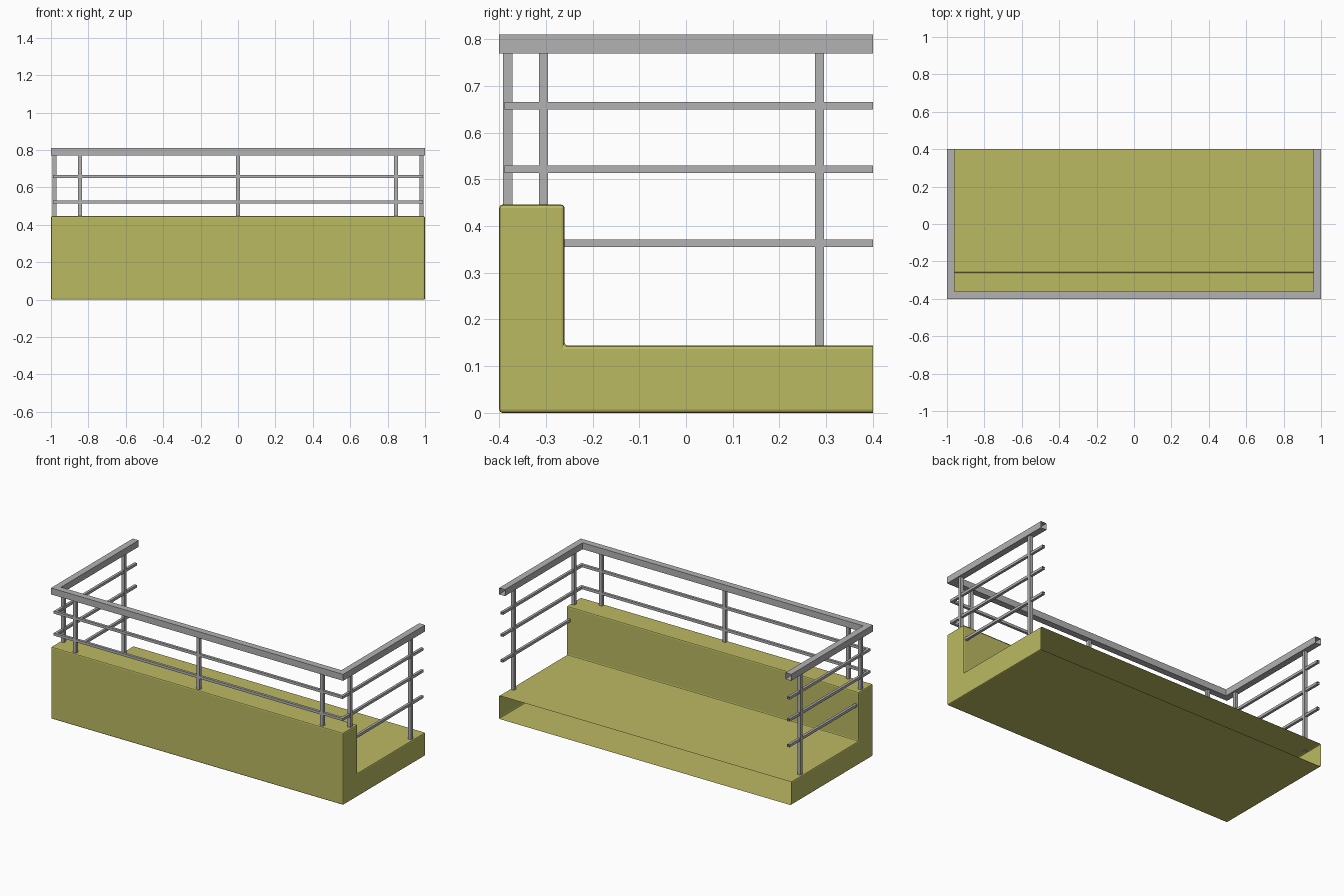
import bpy
import bmesh
from mathutils import Vector

if "Cube" in bpy.data.objects:
    bpy.data.objects.remove(bpy.data.objects["Cube"], do_unlink=True)


def make_material(name, rgb):
    mat = bpy.data.materials.new(name)
    mat.use_nodes = True
    mat.diffuse_color = (*rgb, 1)
    mat.node_tree.nodes["Principled BSDF"].inputs["Base Color"].default_value = (*rgb, 1)
    return mat


OLIVE = make_material("olive yellow", (0.50, 0.49, 0.12))
GREY = make_material("rail grey", (0.45, 0.45, 0.45))


def finish(bm, name, mat):
    mesh = bpy.data.meshes.new(name)
    bmesh.ops.recalc_face_normals(bm, faces=bm.faces)
    bm.to_mesh(mesh)
    bm.free()
    mesh.materials.append(mat)
    obj = bpy.data.objects.new(name, mesh)
    bpy.context.collection.objects.link(obj)
    return obj


def tube(name, path, half):
    """Open square tube swept along a horizontal path with mitred corners."""
    bm = bmesh.new()
    path = [Vector(p) for p in path]
    up = Vector((0, 0, half))
    rings = []
    for i, p in enumerate(path):
        before = (p - path[i - 1]).normalized() if i else None
        after = (path[i + 1] - p).normalized() if i + 1 < len(path) else None
        before, after = before or after, after or before
        n1, n2 = (Vector((-d.y, d.x, 0)) for d in (before, after))
        side = (n1 + n2) * (half / (1 + n1.dot(n2)))
        rings.append([bm.verts.new(p + o) for o in
                      (side + up, side - up, -side - up, -side + up)])
    for a, b in zip(rings, rings[1:]):
        for k in range(4):
            j = (k + 1) % 4
            bm.faces.new((a[k], a[j], b[j], b[k]))
    return finish(bm, name, GREY)


def post(name, x, y, bottom, top=0.775, half=0.01):
    bm = bmesh.new()
    bmesh.ops.create_cube(bm, size=1)
    bmesh.ops.scale(bm, vec=(2 * half, 2 * half, top - bottom), verts=bm.verts)
    bmesh.ops.translate(bm, vec=(x, y, (top + bottom) / 2), verts=bm.verts)
    return finish(bm, name, GREY)


# Balcony shell: L profile swept across the width, open at the back
FLOOR, WALL, BACK = 0.144, 0.446, 0.4
profile = [(BACK, 0), (-0.4, 0), (-0.4, WALL), (-0.26, WALL), (-0.26, FLOOR), (BACK, FLOOR)]
bm = bmesh.new()
left, right = ([bm.verts.new((x, y, z)) for y, z in profile] for x in (1, -1))
bm.faces.new(left)
bm.faces.new(right)
for k in range(len(profile) - 1):
    bm.faces.new((left[k], left[k + 1], right[k + 1], right[k]))
shell = finish(bm, "balcony_shell", OLIVE)
bevel = shell.modifiers.new("soft_edges", "BEVEL")
bevel.width = 0.007
bevel.segments = 2

# Handrail and the two full-length thin rails
def u_path(inset, z):
    x, y = 1 - inset, -0.4 + inset
    return [(-x, BACK, z), (-x, y, z), (x, y, z), (x, BACK, z)]


tube("handrail", u_path(0.02, 0.79), 0.02)
tube("upper_rail", u_path(0.019, 0.658), 0.008)
tube("middle_rail", u_path(0.019, 0.522), 0.008)

# Side posts and short lower rails
for side, sx in (("left", 1), ("right", -1)):
    x = sx * 0.981
    tube(f"{side}_lower_rail", [(x, -0.262, 0.363), (x, BACK, 0.363)], 0.008)
    post(f"{side}_wall_post", x, -0.305, WALL - 0.004)
    post(f"{side}_floor_post", x, 0.286, FLOOR - 0.004)

# Front posts
for name, x in (("left", 0.845), ("middle", 0), ("right", -0.845)):
    post(f"front_{name}_post", x, -0.382, WALL - 0.004)
